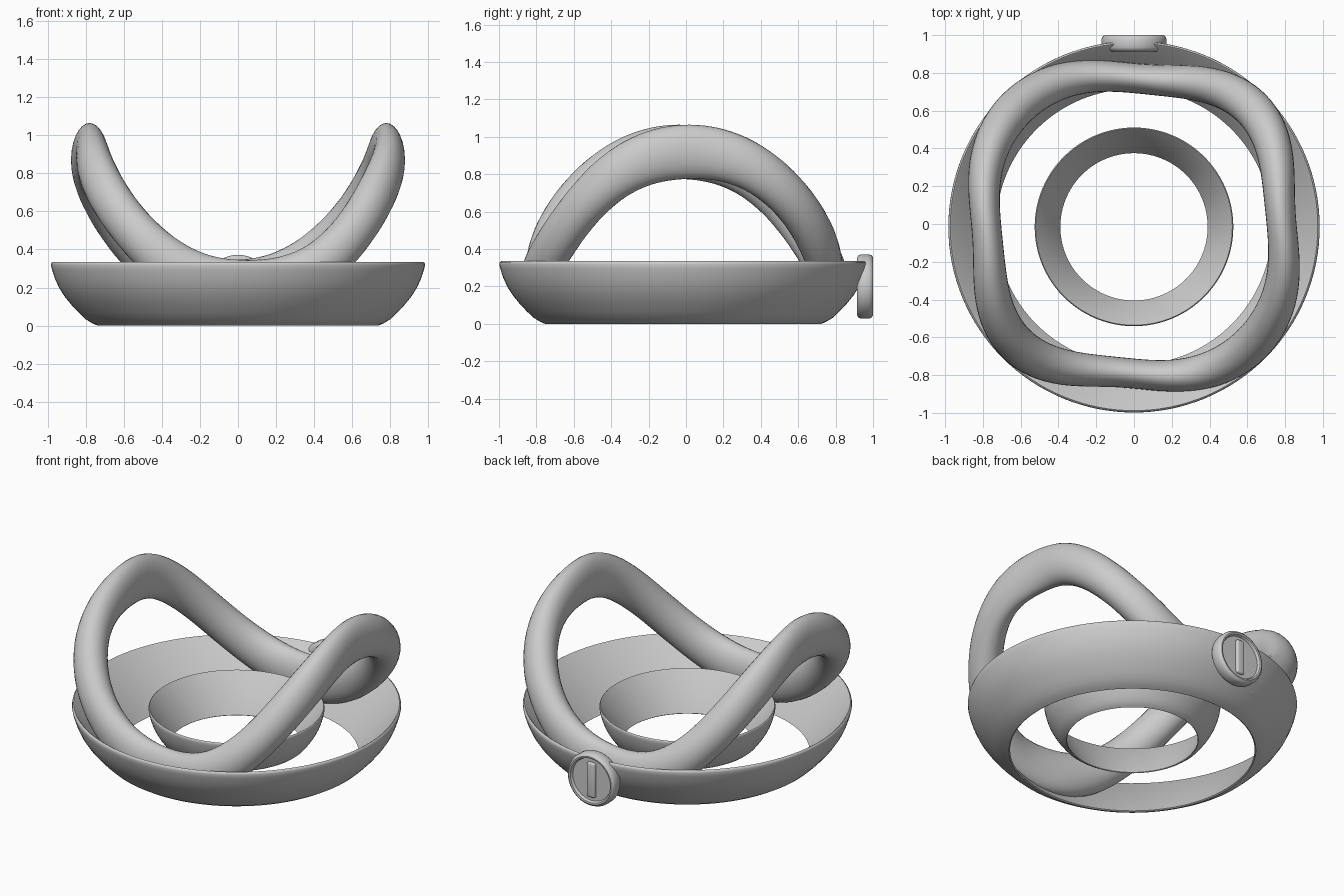
import bpy, bmesh, math
from mathutils import Vector

if "Cube" in bpy.data.objects:
    bpy.data.objects.remove(bpy.data.objects["Cube"])

CY = -0.015  # the rings sit slightly forward of the origin, the knob fills the back


def finish(name, bm, angle=40):
    bmesh.ops.remove_doubles(bm, verts=bm.verts, dist=1e-5)
    bmesh.ops.recalc_face_normals(bm, faces=bm.faces)
    me = bpy.data.meshes.new(name)
    bm.to_mesh(me)
    bm.free()
    ob = bpy.data.objects.new(name, me)
    bpy.context.collection.objects.link(ob)
    bpy.ops.object.select_all(action='DESELECT')
    ob.select_set(True)
    bpy.context.view_layer.objects.active = ob
    bpy.ops.object.shade_smooth_by_angle(angle=math.radians(angle))
    return ob


def grid_faces(bm, rings, close_section):
    n = len(rings)
    m = len(rings[0])
    for i in range(n):
        a, b = rings[i], rings[(i + 1) % n]
        for j in range(m if close_section else m - 1):
            k = (j + 1) % m
            bm.faces.new((a[j], b[j], b[k], a[k]))


def lathe(name, profile, closed, steps=96, angle=40):
    bm = bmesh.new()
    rings = []
    for i in range(steps):
        t = math.tau * i / steps
        rings.append([bm.verts.new((r * math.cos(t), r * math.sin(t), z)) for r, z in profile])
    grid_faces(bm, rings, closed)
    bmesh.ops.dissolve_degenerate(bm, dist=1e-6, edges=bm.edges)
    return finish(name, bm, angle)


# Outer dish ring and the smaller ring inside it: bulged outside, straight sloping inside
DISH = [(0.03, 0), (0.14, 0.035), (0.28, 0.1), (0.42, 0.2), (0.57, 0.32), (0.71, 0.45), (0.83, 0.59),
        (0.92, 0.74), (0.98, 0.88), (1.0, 0.95), (0.99, 0.985), (0.96, 1.0), (0.93, 0.985), (0.0, 0.015)]


def dish(name, r_low, r_top, z_low, z_top, steps):
    prof = [(r_low + (r_top - r_low) * u, z_low + (z_top - z_low) * v) for u, v in DISH]
    ob = lathe(name, prof, True, steps, 50)
    ob.location.y = CY
    return ob


dish("outer_dish_ring", 0.73, 0.983, 0.0, 0.335, 128)
dish("inner_ring", 0.39, 0.526, 0.07, 0.312, 96)

# Saddle-shaped loop: upright oval section at peaks and lows, rounder at the corners
PHASE = math.radians(2.5)


def path(t):
    r = 0.832 - 0.05 * math.cos(4 * t) - 0.009 * (math.sin(2 * t) + math.sin(6 * t))
    u = t - PHASE
    z = 0.56 + 0.38 * math.cos(2 * u) - 0.02 * math.cos(6 * u)
    return Vector((r * math.cos(t), r * math.sin(t), z))


bm = bmesh.new()
rings = []
for i in range(160):
    t = math.tau * i / 160
    p = path(t)
    tan = (path(t + 0.01) - path(t - 0.01)).normalized()
    side = tan.cross(Vector((0, 0, 1))).normalized()
    up = side.cross(tan)
    corner = math.sin(2 * t) ** 2
    w, h = 0.079 + 0.024 * corner, 0.145 - 0.03 * corner
    rings.append([bm.verts.new(p + side * w * math.cos(a) + up * h * math.sin(a))
                  for a in (math.tau * j / 28 for j in range(28))])
grid_faces(bm, rings, True)
loop = finish("saddle_loop", bm, 60)
loop.location.y = CY + 0.005

# Round knob on the back, with a recessed face
knob = lathe("back_knob", [(0, 0), (0.15, 0), (0.165, 0.008), (0.172, 0.022), (0.172, 0.065),
                           (0.166, 0.08), (0.155, 0.087), (0.145, 0.085), (0.138, 0.068), (0, 0.068)],
             False, 64)
knob.location = (0, 0.913, 0.2)
knob.rotation_euler.x = -math.pi / 2

# Upright grip bar on the knob face
bm = bmesh.new()
bmesh.ops.create_cube(bm, size=1)
for v in bm.verts:
    v.co = Vector((v.co.x * 0.06, v.co.y * 0.05, v.co.z * 0.23))
bmesh.ops.bevel(bm, geom=list(bm.edges), offset=0.014, segments=4, affect='EDGES', profile=0.5)
bar = finish("knob_grip", bm)
bar.location = (0, 0.972, 0.2)
